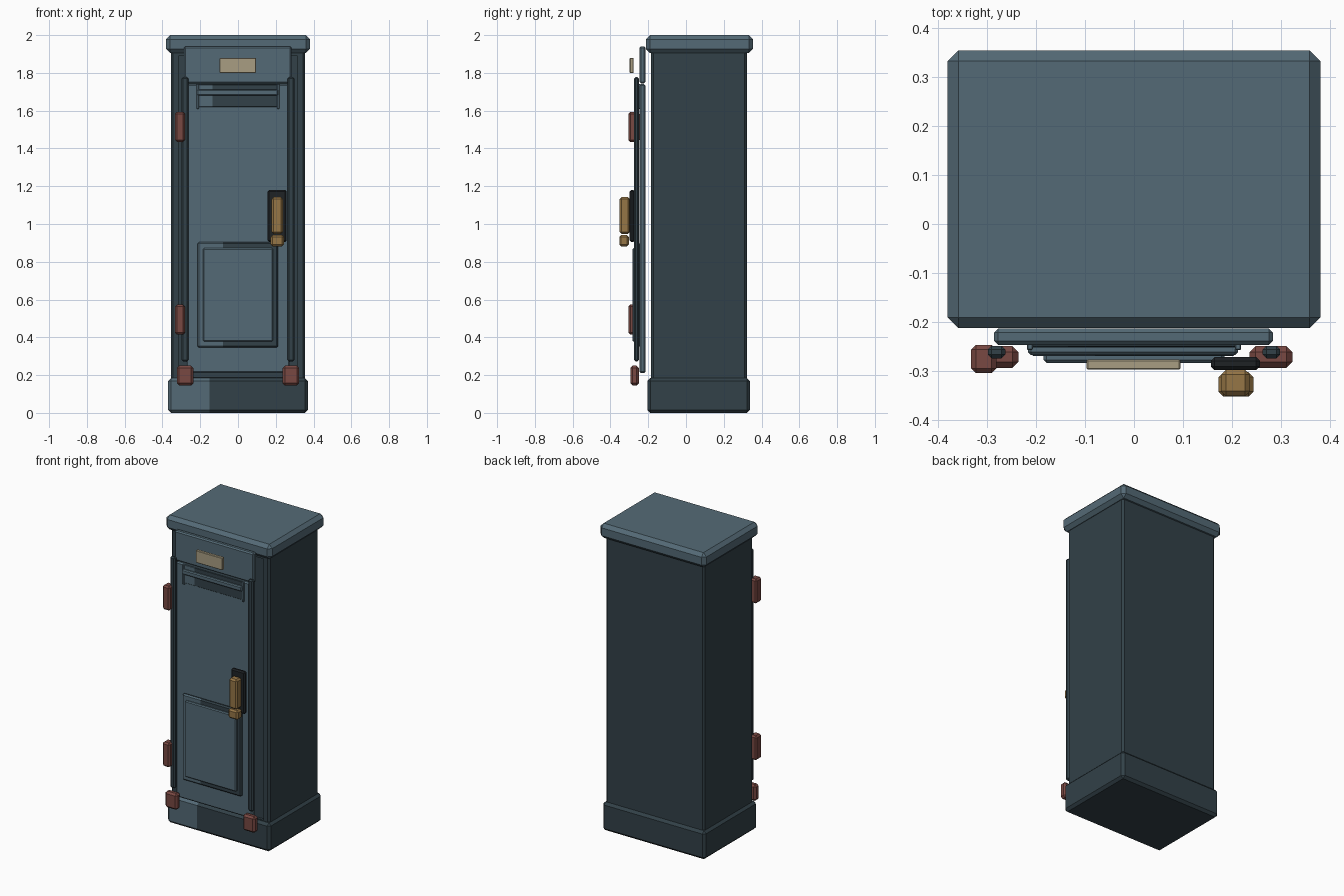
import bpy, bmesh
from mathutils import Vector

if "Cube" in bpy.data.objects:
    bpy.data.objects.remove(bpy.data.objects["Cube"])


def material(name, r, g, b):
    m = bpy.data.materials.new(name)
    lin = [(c / 255 / 12.92) if c < 11 else ((c / 255 + 0.055) / 1.055) ** 2.4 for c in (r, g, b)]
    m.diffuse_color = (*lin, 1)
    m.use_nodes = True
    m.node_tree.nodes["Principled BSDF"].inputs["Base Color"].default_value = m.diffuse_color
    return m


BLUE = material("blue grey paint", 84, 106, 118)
DARK = material("dark slate paint", 50, 65, 72)
RED = material("rust red metal", 120, 72, 66)
BRASS = material("brass", 150, 118, 70)
TAN = material("tan plate", 168, 157, 130)
BLACK = material("black metal", 30, 34, 37)


def box(name, x, y, z, mat, bevel=0.008, split=None, recess=None):
    """Chamfered box from (min, max) ranges; front faces left of split turn blue."""
    bm = bmesh.new()
    bmesh.ops.create_cube(bm, size=1)
    for v in bm.verts:
        v.co = Vector([(r[0] + r[1]) / 2 + c * (r[1] - r[0]) for r, c in zip((x, y, z), v.co)])
    bmesh.ops.bevel(bm, geom=bm.edges[:], offset=bevel, segments=1, affect='EDGES')
    bm.normal_update()
    if recess:
        front = max(bm.faces, key=lambda f: -f.normal.y * f.calc_area())
        bmesh.ops.inset_region(bm, faces=[front], thickness=recess)
        bmesh.ops.inset_region(bm, faces=[front], thickness=0.001, depth=-0.015)
    me = bpy.data.meshes.new(name)
    me.materials.append(mat)
    if split is not None:
        me.materials.append(BLUE)
        bmesh.ops.bisect_plane(bm, geom=bm.verts[:] + bm.edges[:] + bm.faces[:],
                               plane_co=(split, 0, 0), plane_no=(1, 0, 0))
        bm.normal_update()
        for f in bm.faces:
            if f.normal.y < -0.5 and f.calc_center_median().x < split:
                f.material_index = 1
    bm.to_mesh(me)
    bm.free()
    ob = bpy.data.objects.new(name, me)
    bpy.context.collection.objects.link(ob)
    return ob


# Cabinet shell
box("base", (-0.37, 0.37), (-0.205, 0.338), (0, 0.185), DARK, 0.016, split=-0.15)
box("body", (-0.355, 0.355), (-0.185, 0.322), (0.15, 1.93), DARK, 0.012, recess=0.04)
box("cap", (-0.381, 0.381), (-0.213, 0.355), (1.905, 2.0), BLUE, 0.022)

# Door and header
box("door", (-0.275, 0.275), (-0.247, -0.214), (0.21, 1.74), BLUE)
box("header", (-0.286, 0.284), (-0.247, -0.214), (1.745, 1.94), BLUE)
box("name_plate", (-0.097, 0.095), (-0.298, -0.277), (1.80, 1.88), TAN, 0.003)

# Vent slot with a cross bar and side rails
box("vent_slot", (-0.21, 0.21), (-0.252, -0.24), (1.62, 1.738), DARK, 0.002, split=-0.135)
box("vent_bar", (-0.217, 0.213), (-0.268, -0.247), (1.68, 1.712), BLUE, 0.006)
for s, side in ((-1, "left"), (1, "right")):
    box(side + "_vent_rail", (s * 0.213 - 0.006, s * 0.213 + 0.006), (-0.258, -0.24),
        (1.61, 1.74), BLUE, 0.002)

# Lower door panel
box("panel_frame", (-0.214, 0.211), (-0.27, -0.247), (0.345, 0.905), DARK, 0.008, split=-0.08)
box("panel", (-0.185, 0.185), (-0.284, -0.262), (0.377, 0.872), BLUE, 0.006)

# Mirrored trims and front blocks
for s, side in ((-1, "left"), (1, "right")):
    cx = s * 0.281
    box(side + "_trim", (cx - 0.018, cx + 0.018), (-0.275, -0.249), (0.272, 1.778), DARK)
    cx = s * 0.28
    box(side + "_front_block", (cx - 0.044, cx + 0.044), (-0.294, -0.25), (0.145, 0.25), RED, 0.012)

# Hinges
for name, z in (("upper_hinge", 1.435), ("lower_hinge", 0.415)):
    box(name, (-0.333, -0.281), (-0.305, -0.247), (z, z + 0.158), RED, 0.01)

# Lock and handle
box("lock_plate", (0.157, 0.258), (-0.299, -0.272), (0.905, 1.18), BLACK)
box("handle", (0.178, 0.237), (-0.352, -0.298), (0.948, 1.142), BRASS, 0.01)
box("handle_catch", (0.173, 0.244), (-0.353, -0.303), (0.882, 0.942), BRASS, 0.01)
